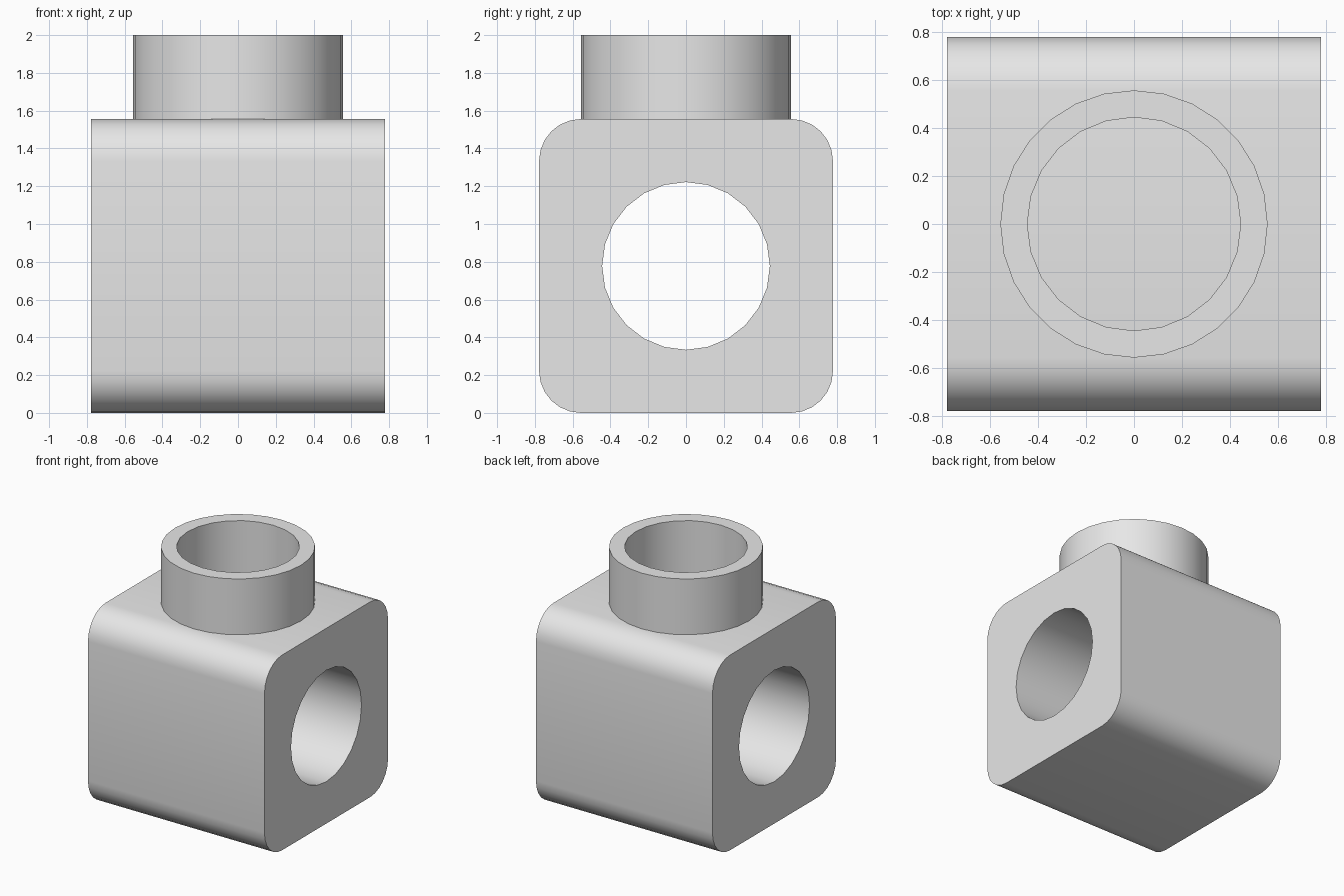
import bpy, bmesh
from math import sin, cos, pi, radians
from mathutils import Matrix, Vector

cube = bpy.data.objects.get("Cube")
if cube:
    bpy.data.objects.remove(cube)

HALF = 0.778        # half the block's width
CORNER = 0.222      # rounding of the block's long edges
BORE = 0.444        # radius of both openings
STUD = 0.556        # outer radius of the stud

grey = bpy.data.materials.new("plain grey")
grey.use_nodes = True
grey.diffuse_color = (0.8, 0.8, 0.8, 1)
grey.node_tree.nodes["Principled BSDF"].inputs["Base Color"].default_value = (0.8, 0.8, 0.8, 1)


def circle(radius, sides):
    return [(radius * cos(2 * pi * i / sides), radius * sin(2 * pi * i / sides))
            for i in range(sides)]


def rounded_square(half, radius, steps):
    points = []
    for quarter, (sx, sy) in enumerate([(1, 1), (-1, 1), (-1, -1), (1, -1)]):
        for i in range(steps + 1):
            a = pi / 2 * (quarter + i / steps)
            points.append((sx * (half - radius) + radius * cos(a),
                           sy * (half - radius) + radius * sin(a)))
    return points


def holed_prism(name, outline, hole, length, matrix):
    """Fill the area between two loops, then extrude it along local z."""
    bm = bmesh.new()
    edges = []
    for loop in (outline, hole):
        verts = [bm.verts.new((x, y, 0)) for x, y in loop]
        edges += [bm.edges.new((v, verts[i - 1])) for i, v in enumerate(verts)]
    bmesh.ops.triangle_fill(bm, use_beauty=True, edges=edges, normal=(0, 0, 1))
    top = bmesh.ops.extrude_face_region(bm, geom=bm.faces[:], use_keep_orig=True)
    bmesh.ops.translate(bm, vec=Vector((0, 0, length)),
                        verts=[g for g in top["geom"] if isinstance(g, bmesh.types.BMVert)])
    bmesh.ops.transform(bm, matrix=matrix, verts=bm.verts[:])
    bmesh.ops.recalc_face_normals(bm, faces=bm.faces[:])
    mesh = bpy.data.meshes.new(name)
    bm.to_mesh(mesh)
    bm.free()
    mesh.materials.append(grey)
    obj = bpy.data.objects.new(name, mesh)
    bpy.context.collection.objects.link(obj)
    bpy.ops.object.select_all(action="DESELECT")
    obj.select_set(True)
    bpy.context.view_layer.objects.active = obj
    bpy.ops.object.shade_smooth_by_angle(angle=radians(35))
    return obj


# Rounded block, bored through from side to side
sideways = Matrix.Translation((-HALF, 0, HALF)) @ Matrix.Rotation(pi / 2, 4, "Y")
holed_prism("block", rounded_square(HALF, CORNER, 6), circle(BORE, 24), 2 * HALF, sideways)

# Hollow stud standing on the block's top
holed_prism("hollow_stud", circle(STUD, 28), circle(BORE, 24), 2 - 2 * HALF,
            Matrix.Translation((0, 0, 2 * HALF)))
